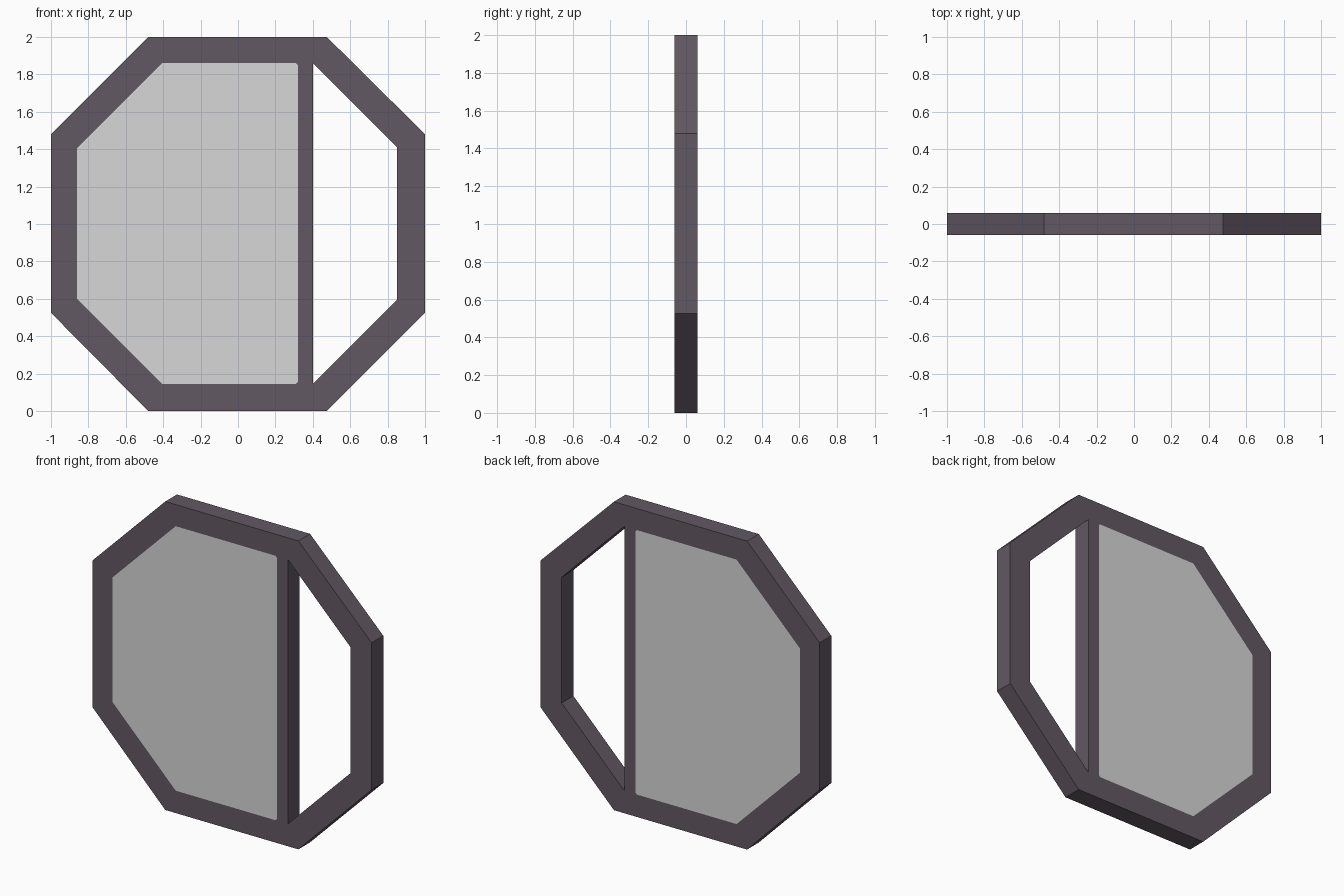
import bpy, bmesh
from mathutils import Vector

if "Cube" in bpy.data.objects:
    bpy.data.objects.remove(bpy.data.objects["Cube"])

HALF = 0.06  # half thickness in y


def material(name, rgb):
    m = bpy.data.materials.new(name)
    m.diffuse_color = (*rgb, 1)
    m.use_nodes = True
    m.node_tree.nodes["Principled BSDF"].inputs["Base Color"].default_value = m.diffuse_color
    return m


def slab(name, loops, mat):
    """Extrude a flat x-z outline (first loop) with holes (other loops)."""
    bm = bmesh.new()
    edges = []
    for pts in loops:
        vs = [bm.verts.new((x, -HALF, z)) for x, z in pts]
        edges += [bm.edges.new((vs[i], vs[i - 1])) for i in range(len(vs))]
    bmesh.ops.triangle_fill(bm, edges=edges, use_beauty=True, normal=Vector((0, -1, 0)))
    ext = bmesh.ops.extrude_face_region(bm, geom=bm.faces[:], use_keep_orig=True)
    moved = [g for g in ext["geom"] if isinstance(g, bmesh.types.BMVert)]
    bmesh.ops.translate(bm, verts=moved, vec=(0, 2 * HALF, 0))
    bmesh.ops.recalc_face_normals(bm, faces=bm.faces[:])
    bmesh.ops.dissolve_limit(bm, angle_limit=0.01, verts=bm.verts[:], edges=bm.edges[:])
    me = bpy.data.meshes.new(name)
    bm.to_mesh(me)
    bm.free()
    me.materials.append(mat)
    ob = bpy.data.objects.new(name, me)
    bpy.context.collection.objects.link(ob)
    return ob


frame_mat = material("dark plum frame", (0.123, 0.099, 0.124))
pane_mat = material("light grey pane", (0.68, 0.68, 0.68))

# Octagonal outline, and the two openings either side of the mullion
outer = [(-0.48, 0), (0.475, 0), (1, 0.525), (1, 1.48),
         (0.475, 2), (-0.48, 2), (-1, 1.48), (-1, 0.525)]
pane = [(-0.405, 0.145), (0.31, 0.145), (0.32, 0.155), (0.32, 1.85),
        (0.31, 1.86), (-0.405, 1.86), (-0.86, 1.405), (-0.86, 0.6)]
opening = [(0.40, 0.145), (0.85, 0.595), (0.85, 1.41), (0.40, 1.86)]

# Frame with mullion, and the pane set flush in the left opening
slab("window_frame", [outer, pane, opening], frame_mat)
slab("window_pane", [pane], pane_mat)
